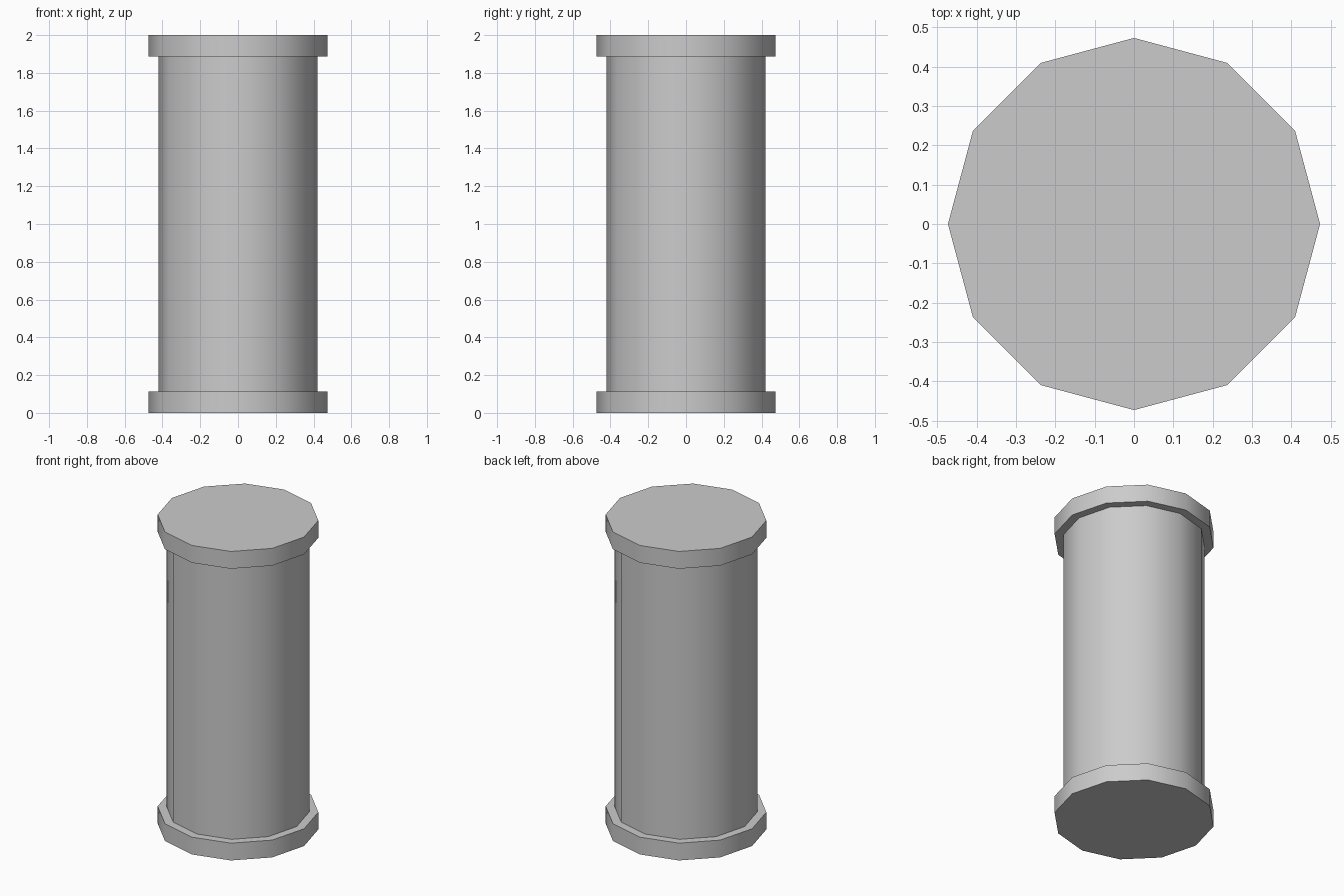
import bpy
import math

if "Cube" in bpy.data.objects:
    bpy.data.objects.remove(bpy.data.objects["Cube"])

SIDES = 12
CAP_R, SHAFT_R = 0.473, 0.42
CAP_H, HEIGHT = 0.112, 2.0


def drum(name, radius, z0, z1, ends='NGON'):
    bpy.ops.mesh.primitive_cylinder_add(
        vertices=SIDES, radius=radius, depth=z1 - z0,
        end_fill_type=ends, location=(0, 0, (z0 + z1) / 2))
    obj = bpy.context.object
    obj.name = name
    bpy.ops.object.shade_smooth_by_angle(angle=math.radians(40))
    return obj


# Base and top discs
drum("bottom_cap", CAP_R, 0, CAP_H)
drum("top_cap", CAP_R, HEIGHT - CAP_H, HEIGHT)

# Shaft, open where it meets the caps
drum("shaft", SHAFT_R, CAP_H, HEIGHT - CAP_H, ends='NOTHING')
